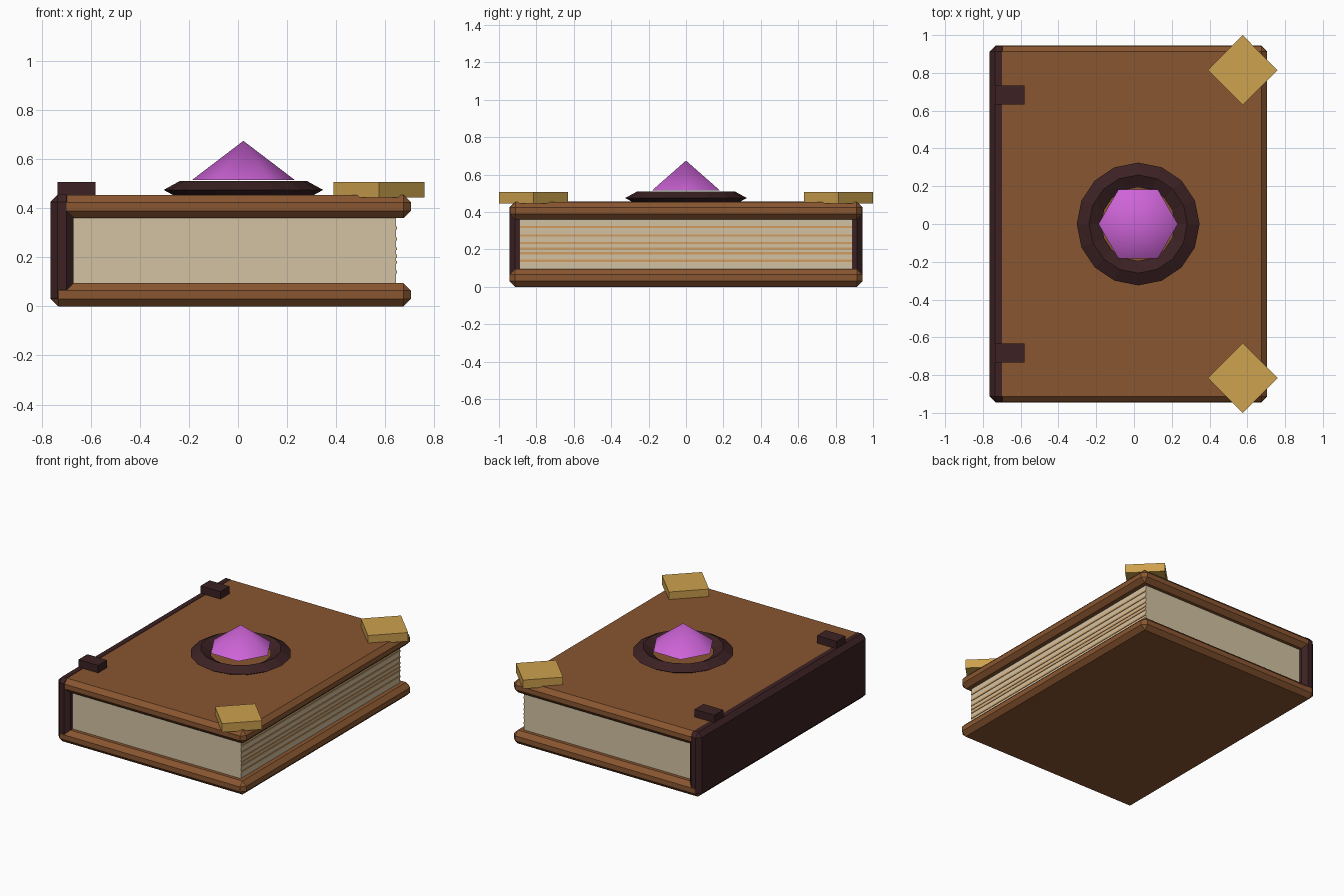
import bpy
import math

cube = bpy.data.objects.get("Cube")
if cube:
    bpy.data.objects.remove(cube, do_unlink=True)


def material(name, rgb):
    m = bpy.data.materials.new(name)
    m.use_nodes = True
    m.diffuse_color = (*rgb, 1)
    m.node_tree.nodes["Principled BSDF"].inputs["Base Color"].default_value = (*rgb, 1)
    return m


leather = material("brown leather", (0.25, 0.093, 0.03))
dark = material("dark leather", (0.045, 0.0155, 0.017))
gold = material("gold", (0.61, 0.36, 0.077))
paper = material("paper", (0.65, 0.545, 0.365))
page_edge = material("page edge", (0.64, 0.34, 0.12))
violet = material("violet gem", (0.61, 0.127, 0.68))


def finish(name, mat):
    ob = bpy.context.object
    ob.name = name
    ob.data.materials.append(mat)
    return ob


def box(name, mat, x, y, z, bevel=0):
    """Box from (min, max) ranges on each axis, with an optional chamfer."""
    bpy.ops.mesh.primitive_cube_add(size=1, location=[sum(r) / 2 for r in (x, y, z)])
    ob = finish(name, mat)
    ob.scale = [r[1] - r[0] for r in (x, y, z)]
    bpy.ops.object.transform_apply(location=False, rotation=False)
    if bevel:
        mod = ob.modifiers.new("chamfer", "BEVEL")
        mod.width = bevel
        mod.segments = 1
    return ob


# Covers and spine, nudged apart so that no faces coincide
box("bottom_cover", leather, (-0.762, 0.705), (-0.944, 0.944), (0, 0.095), 0.03)
box("top_cover", leather, (-0.762, 0.705), (-0.942, 0.942), (0.36, 0.454), 0.03)
box("spine", dark, (-0.765, -0.67), (-0.943, 0.943), (0.002, 0.456), 0.03)

# Page block with thin page lines on the fore edge
box("pages", paper, (-0.69, 0.645), (-0.89, 0.89), (0.08, 0.375))
for i, z in enumerate((0.14, 0.18, 0.205, 0.235, 0.275, 0.32)):
    box(f"page_line_{i + 1}", page_edge, (0.64, 0.649), (-0.889, 0.889),
        (z - 0.006, z + 0.006))

# Hinge tabs and diamond corner plates at both ends of the cover
for end, s in (("front", -1), ("back", 1)):
    y = s * 0.683
    box(f"{end}_hinge", dark, (-0.735, -0.58), (y - 0.05, y + 0.05), (0.43, 0.507))
    bpy.ops.mesh.primitive_cylinder_add(vertices=4, radius=0.185, depth=0.062,
                                        location=(0.575, s * 0.815, 0.476))
    finish(f"{end}_corner_plate", gold)

# Faceted ring around the gem
bpy.ops.mesh.primitive_torus_add(major_segments=16, minor_segments=4, major_radius=0.26,
                                 minor_radius=0.065, location=(0.022, 0, 0.475))
ring = finish("gem_ring", dark)
ring.scale.z = 0.55
bpy.ops.object.transform_apply(location=False, rotation=False)

# Six-sided gem
bpy.ops.mesh.primitive_cone_add(vertices=6, radius1=0.21, radius2=0, depth=0.16,
                                location=(0.022, 0, 0.595), rotation=(0, 0, math.pi / 6))
finish("gem", violet)
bpy.ops.object.shade_smooth_by_angle(angle=math.radians(50))
